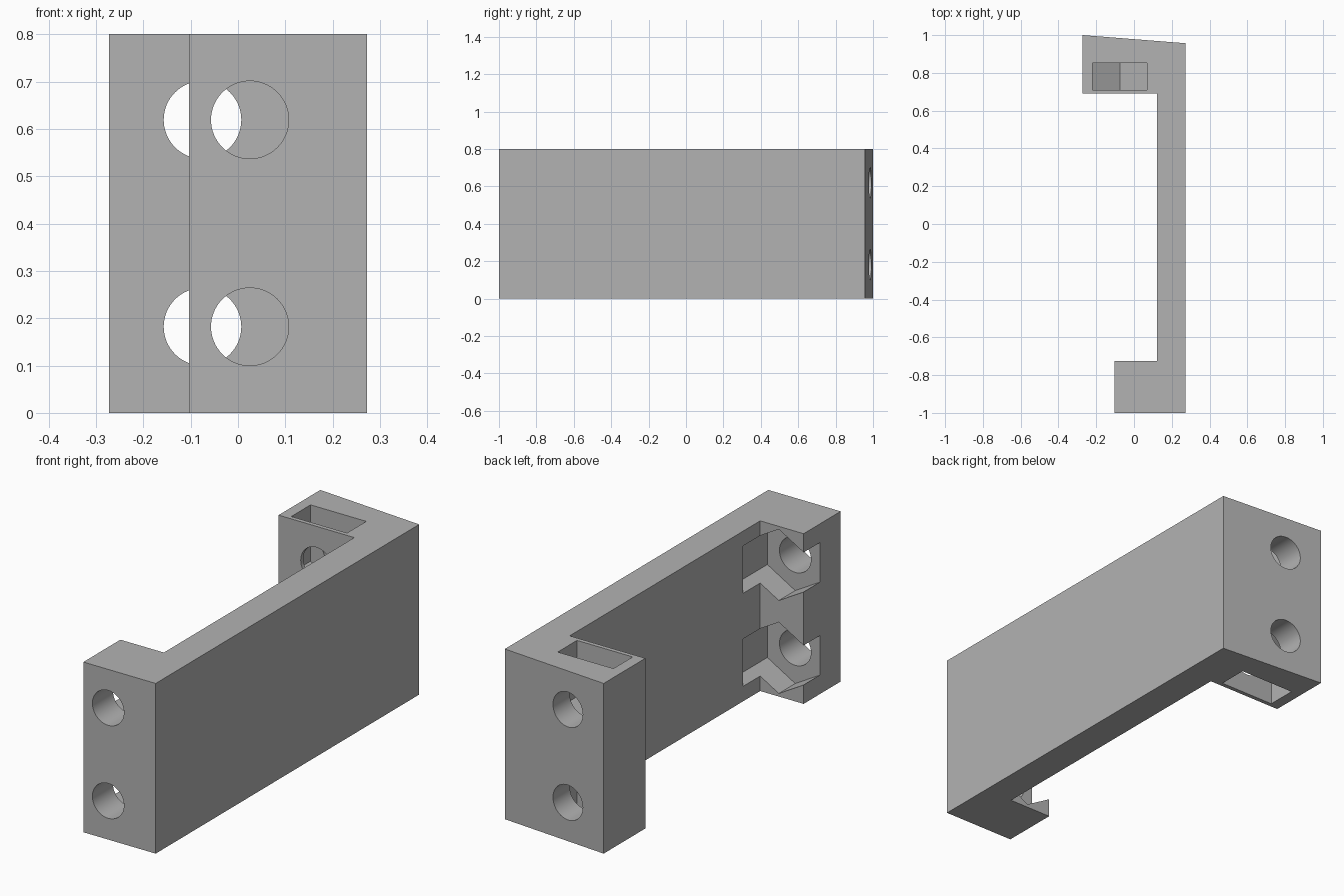
import bpy, bmesh, math

if "Cube" in bpy.data.objects:
    bpy.data.objects.remove(bpy.data.objects["Cube"])

grey = bpy.data.materials.new("plain grey")
grey.diffuse_color = (0.45, 0.45, 0.45, 1)
grey.use_nodes = True
grey.node_tree.nodes["Principled BSDF"].inputs["Base Color"].default_value = grey.diffuse_color


def prism(name, pts, to3d, shift):
    """Extrude a flat profile along a vector."""
    bm = bmesh.new()
    face = bm.faces.new([bm.verts.new(to3d(*p)) for p in pts])
    new = bmesh.ops.extrude_face_region(bm, geom=[face])["geom"]
    bmesh.ops.translate(bm, vec=shift, verts=[v for v in new if isinstance(v, bmesh.types.BMVert)])
    bmesh.ops.recalc_face_normals(bm, faces=bm.faces)
    mesh = bpy.data.meshes.new(name)
    bm.to_mesh(mesh)
    bm.free()
    mesh.materials.append(grey)
    ob = bpy.data.objects.new(name, mesh)
    bpy.context.collection.objects.link(ob)
    return ob


def ring(cx, cz, r, n, start=0.0):
    return [(cx + r * math.cos(start + 2 * math.pi * i / n),
             cz + r * math.sin(start + 2 * math.pi * i / n)) for i in range(n)]


def cutter(name, pts, y0, y1):
    """Cut an x-z profile through the bracket between two depths."""
    tool = prism(name, pts, lambda x, z: (x, y0, z), (0, y1 - y0, 0))
    mod = bracket.modifiers.new(name, "BOOLEAN")
    mod.operation, mod.solver, mod.object = "DIFFERENCE", "EXACT", tool
    tools.append(tool)


# Bracket body: plate with a hooked foot at each end
profile = [(-0.272, 1), (0.272, 0.957), (0.272, -1), (-0.104, -1),
           (-0.104, -0.725), (0.122, -0.725), (0.122, 0.69), (-0.272, 0.69)]
bracket = prism("bracket", profile, lambda x, y: (x, y, 0), (0, 0, 0.8))
tools = []

HALF = 0.145                            # half width of a nut
R = HALF / math.cos(math.pi / 6)        # nut corner radius
FRONT_X, BACK_X = 0.025, -0.075

for label, z, side in (("lower", 0.182, -1), ("upper", 0.619, 1)):
    # Bolt holes through both feet
    cutter(label + "_front_hole", ring(FRONT_X, z, 0.082, 64), -1.1, -0.7)
    cutter(label + "_back_hole", ring(BACK_X, z, 0.082, 64), 0.6, 1.1)
    # Hexagonal nut seat on the inside of the front foot
    cutter(label + "_nut_seat", ring(FRONT_X, z, R, 6, math.pi / 6), -0.847, -0.598)
    # Nut slot entering the back foot from its top or bottom, with a pointed end
    end = 0.9 if side > 0 else -0.1
    slot = [(BACK_X - HALF, end), (BACK_X - HALF, z - side * R / 2), (BACK_X, z - side * R),
            (BACK_X + HALF, z - side * R / 2), (BACK_X + HALF, end)]
    cutter(label + "_nut_slot", slot, 0.71, 0.853)

# Apply the cuts and drop the tools
bpy.context.view_layer.update()
deps = bpy.context.evaluated_depsgraph_get()
result = bpy.data.meshes.new_from_object(bracket.evaluated_get(deps))
bracket.modifiers.clear()
bracket.data = result
for tool in tools:
    bpy.data.objects.remove(tool)
result.materials.clear()
result.materials.append(grey)
for p in result.polygons:
    p.material_index = 0

# Round bores shade smooth, edges stay sharp
bpy.context.view_layer.objects.active = bracket
bracket.select_set(True)
bpy.ops.object.shade_smooth_by_angle(angle=math.radians(25))
